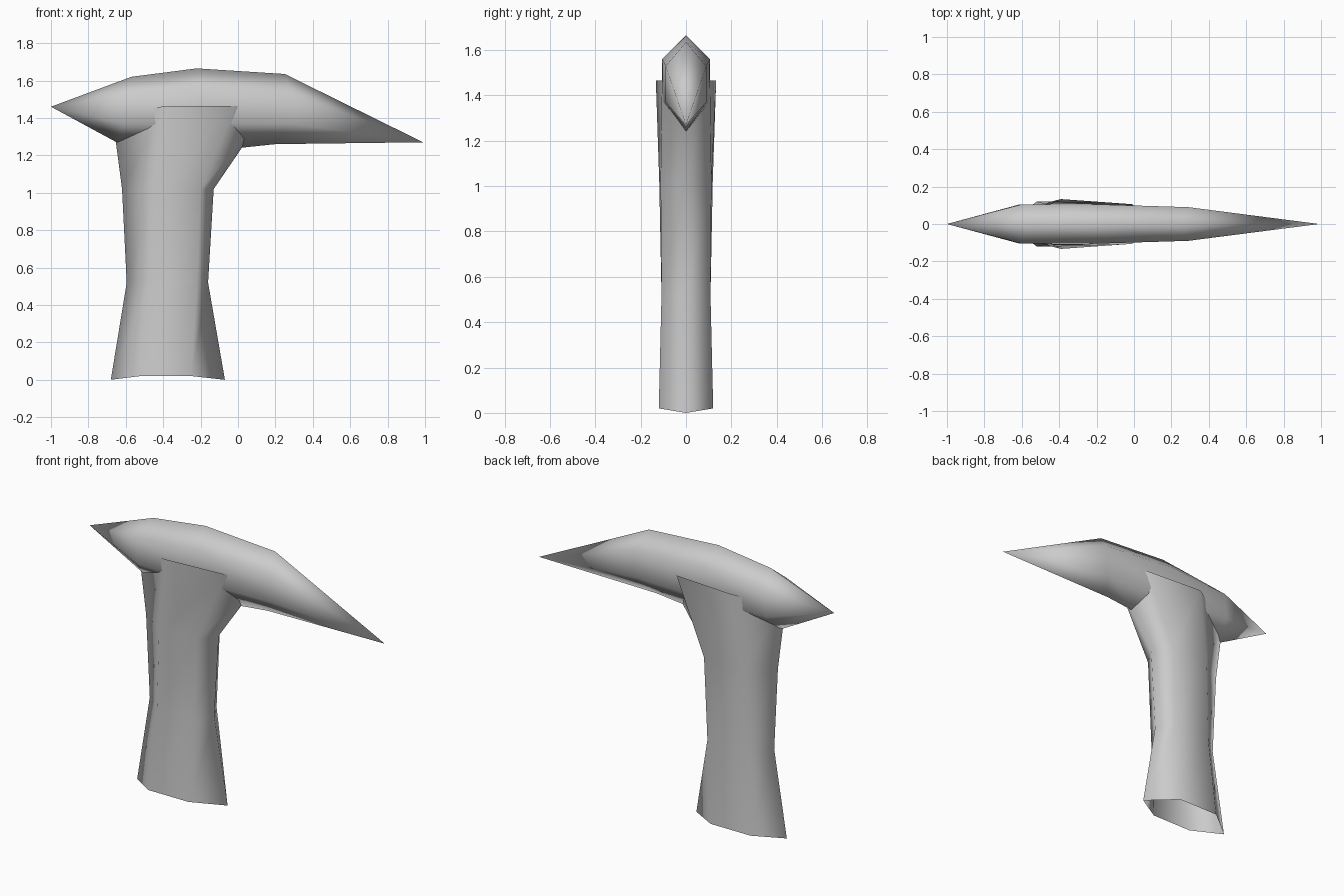
import bpy, bmesh

cube = bpy.data.objects.get("Cube")
if cube:
    bpy.data.objects.remove(cube)

grey = bpy.data.materials.new("plain grey")
grey.use_nodes = True
grey.diffuse_color = (0.6, 0.6, 0.6, 1)
bsdf = next(n for n in grey.node_tree.nodes if n.type == 'BSDF_PRINCIPLED')
bsdf.inputs["Base Color"].default_value = (0.6, 0.6, 0.6, 1)


def hexagon(a, b, c, d):
    """Mirrored six-sided ring: end points a and d, side points b and c as (x, z, half width)."""
    return [(a[0], 0, a[1]), (b[0], -b[2], b[1]), (c[0], -c[2], c[1]),
            (d[0], 0, d[1]), (c[0], c[2], c[1]), (b[0], b[2], b[1])]


def loft(name, rings, start_tip=None, end_tip=None):
    """Skin the rings, closing an end to a point where a tip is given."""
    bm = bmesh.new()
    loops = [[bm.verts.new(p) for p in ring] for ring in rings]
    n = len(loops[0])
    for lo, hi in zip(loops, loops[1:]):
        for i in range(n):
            j = (i + 1) % n
            bm.faces.new((lo[i], lo[j], hi[j], hi[i]))
    for tip, loop in ((start_tip, loops[0]), (end_tip, loops[-1])):
        if tip:
            v = bm.verts.new(tip)
            for i in range(n):
                bm.faces.new((loop[i], loop[(i + 1) % n], v))
    bmesh.ops.recalc_face_normals(bm, faces=bm.faces)
    for f in bm.faces:
        f.smooth = True
    mesh = bpy.data.meshes.new(name)
    bm.to_mesh(mesh)
    bm.free()
    mesh.materials.append(grey)
    obj = bpy.data.objects.new(name, mesh)
    bpy.context.collection.objects.link(obj)
    return obj


# Long pointed head
loft("head", [
    hexagon((-0.57, 1.62), (-0.60, 1.53, 0.105), (-0.61, 1.37, 0.105), (-0.64, 1.265)),
    hexagon((-0.22, 1.665), (-0.20, 1.56, 0.105), (-0.12, 1.37, 0.102), (0.01, 1.24)),
    hexagon((0.25, 1.635), (0.29, 1.53, 0.09), (0.28, 1.37, 0.09), (0.20, 1.26)),
], start_tip=(-1, 0, 1.46), end_tip=(0.99, 0, 1.27))

# Hollow neck, open at the bottom and flaring into the head
loft("neck", [
    hexagon((-0.68, 0.0), (-0.52, 0.02, 0.12), (-0.25, 0.02, 0.12), (-0.07, 0.0)),
    hexagon((-0.595, 0.52), (-0.47, 0.52, 0.108), (-0.22, 0.52, 0.108), (-0.16, 0.52)),
    hexagon((-0.62, 1.02), (-0.45, 1.02, 0.118), (-0.20, 1.02, 0.112), (-0.13, 1.02)),
    hexagon((-0.67, 1.40), (-0.39, 1.465, 0.133), (-0.01, 1.465, 0.106), (0.13, 1.40)),
])
